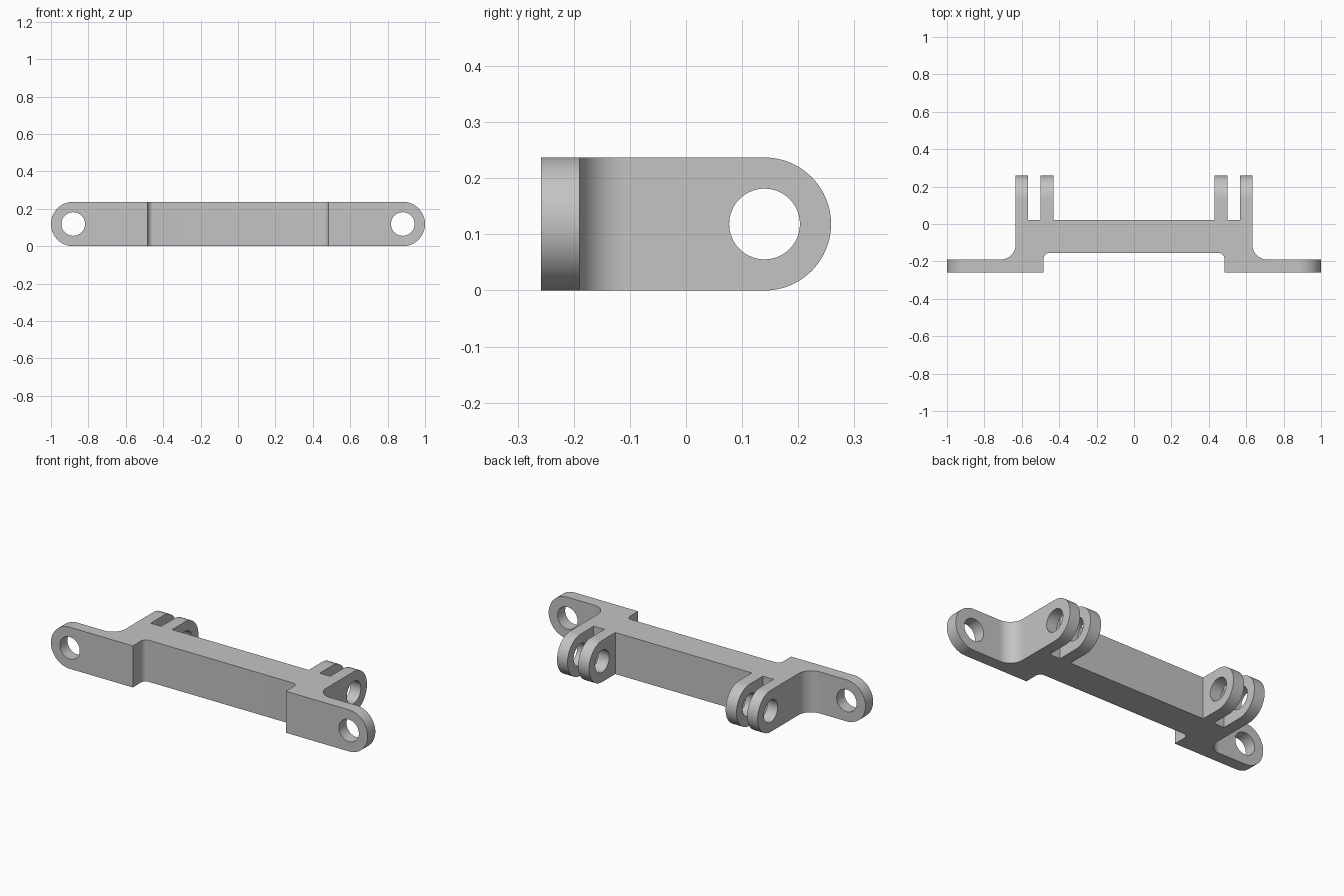
import bpy
import bmesh
from math import sin, cos, pi

if "Cube" in bpy.data.objects:
    bpy.data.objects.remove(bpy.data.objects["Cube"], do_unlink=True)

H = 0.237          # bracket height
R = H / 2          # radius of the rounded ends
TIP = 0.2585       # rear reach of the knuckles
EAR_HOLE = 0.881
HOLE_R = 0.063

grey = bpy.data.materials.new("plain_grey")
grey.use_nodes = True
grey.diffuse_color = (0.55, 0.55, 0.55, 1)
grey.node_tree.nodes["Principled BSDF"].inputs["Base Color"].default_value = (0.55, 0.55, 0.55, 1)


def prism(name, outline, axis, lo, hi):
    """Extrude a 2D outline along the given axis."""
    place = {"x": lambda a, b, d: (d, a, b),
             "y": lambda a, b, d: (a, d, b),
             "z": lambda a, b, d: (a, b, d)}[axis]
    bm = bmesh.new()
    rings = [[bm.verts.new(place(a, b, d)) for a, b in outline] for d in (lo, hi)]
    for ring in rings:
        bm.faces.new(ring)
    n = len(outline)
    for i in range(n):
        j = (i + 1) % n
        bm.faces.new((rings[0][i], rings[0][j], rings[1][j], rings[1][i]))
    bmesh.ops.recalc_face_normals(bm, faces=bm.faces)
    mesh = bpy.data.meshes.new(name)
    bm.to_mesh(mesh)
    bm.free()
    mesh.materials.append(grey)
    obj = bpy.data.objects.new(name, mesh)
    bpy.context.collection.objects.link(obj)
    return obj


def arc(cx, cy, r, start, end, steps):
    angles = [start + (end - start) * i / steps for i in range(steps + 1)]
    return [(cx + r * cos(t), cy + r * sin(t)) for t in angles]


def circle(cx, cy, r):
    return arc(cx, cy, r, 0, 2 * pi, 64)[:-1]


def pill(lo, hi):
    """Outline with full-round ends between lo and hi."""
    return (arc(hi - R, R, R, -pi / 2, pi / 2, 40)
            + arc(lo + R, R, R, pi / 2, 3 * pi / 2, 40))


# Plan of the right half: front recess, ear, corner fillet, two knuckles
half = arc(0.453, -0.185, 0.03, pi / 2, 0, 10)
half += [(0.483, -TIP), (1.1, -TIP), (1.1, -0.19)]
half += arc(0.713, -0.11, 0.08, 3 * pi / 2, pi, 20)
half += [(0.633, 0.4), (0.567, 0.4), (0.567, 0.022),
         (0.5, 0.022), (0.5, 0.4), (0.431, 0.4), (0.431, 0.022)]
plan = half + [(-x, y) for x, y in reversed(half)]
bracket = prism("bracket", plan, "z", -0.1, 0.4)

# Rounded envelopes and pin holes
tools = [
    (prism("ear_envelope", pill(-1, 1), "y", -0.8, 0.8), "INTERSECT"),
    (prism("knuckle_envelope", pill(-0.9, TIP), "x", -1.3, 1.3), "INTERSECT"),
    (prism("knuckle_hole", circle(TIP - R, R, HOLE_R), "x", -1.2, 1.2), "DIFFERENCE"),
]
for side in (-1, 1):
    hole = prism("ear_hole", circle(side * EAR_HOLE, R, HOLE_R), "y", -0.5, 0)
    tools.append((hole, "DIFFERENCE"))

bpy.context.view_layer.objects.active = bracket
for tool, operation in tools:
    tool.hide_render = True
    cut = bracket.modifiers.new(tool.name, "BOOLEAN")
    cut.operation = operation
    cut.solver = "EXACT"
    cut.object = tool
    bpy.ops.object.modifier_apply(modifier=cut.name)
    bpy.data.objects.remove(tool, do_unlink=True)

# Smooth the rounded walls, keep the edges crisp
bpy.ops.object.select_all(action="DESELECT")
bracket.select_set(True)
bpy.ops.object.shade_smooth_by_angle(angle=pi / 6)
